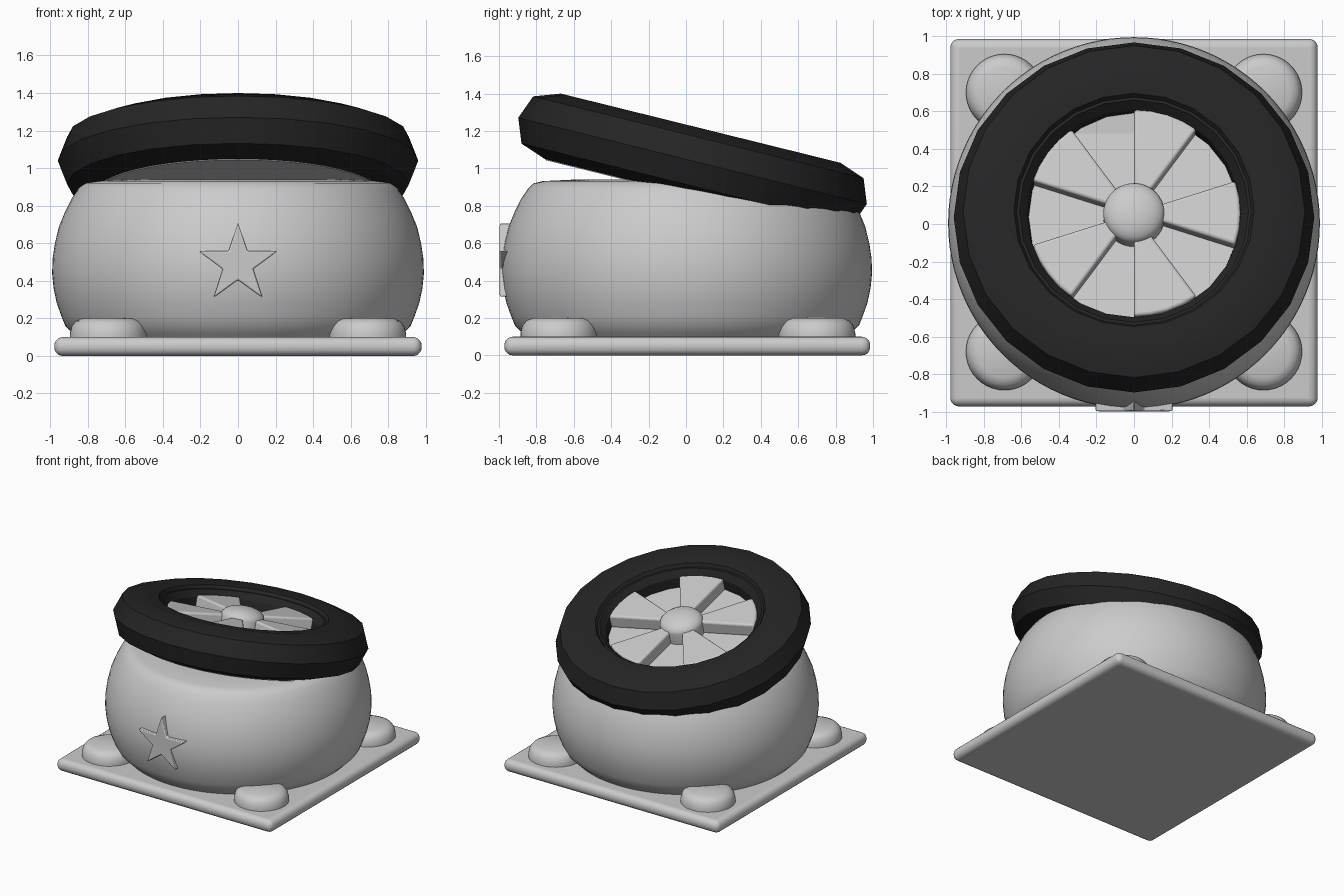
import bpy
import bmesh
from math import sin, cos, pi, radians
from mathutils import Matrix

if "Cube" in bpy.data.objects:
    bpy.data.objects.remove(bpy.data.objects["Cube"])


def make_material(name, value):
    mat = bpy.data.materials.new(name)
    mat.use_nodes = True
    color = (value, value, value, 1)
    mat.diffuse_color = color
    mat.node_tree.nodes["Principled BSDF"].inputs["Base Color"].default_value = color
    return mat


GREY = make_material("light_grey", 0.6)
BLACK = make_material("rubber_black", 0.018)

# Tilted frame shared by the tyre, disc, blades and hub
TILT = Matrix.Translation((0, 0.035, 1.04)) @ Matrix.Rotation(radians(-13.9), 4, "X")


def finish(name, bm, mat, matrix=None, bevel=0, segments=3):
    bmesh.ops.recalc_face_normals(bm, faces=bm.faces)
    mesh = bpy.data.meshes.new(name)
    bm.to_mesh(mesh)
    bm.free()
    mesh.materials.append(mat)
    obj = bpy.data.objects.new(name, mesh)
    bpy.context.collection.objects.link(obj)
    if matrix:
        obj.matrix_world = matrix
    if bevel:
        mod = obj.modifiers.new("soft_edges", "BEVEL")
        mod.width = bevel
        mod.segments = segments
        mod.limit_method = "ANGLE"
        mod.angle_limit = radians(40)
    bpy.ops.object.select_all(action="DESELECT")
    obj.select_set(True)
    bpy.context.view_layer.objects.active = obj
    bpy.ops.object.shade_smooth_by_angle(angle=radians(32))
    return obj


def lathe(name, profile, sides, mat, matrix, closed=False):
    bm = bmesh.new()
    verts = [bm.verts.new((r, 0, z)) for r, z in profile]
    edges = [bm.edges.new(pair) for pair in zip(verts, verts[1:])]
    if closed:
        edges.append(bm.edges.new((verts[-1], verts[0])))
    bmesh.ops.spin(bm, geom=verts + edges, axis=(0, 0, 1), cent=(0, 0, 0),
                   angle=2 * pi, steps=sides, use_duplicate=False)
    bmesh.ops.remove_doubles(bm, verts=bm.verts, dist=0.0005)
    return finish(name, bm, mat, matrix)


def prism(name, outline, low, high, mat, matrix, bevel, segments=3):
    bm = bmesh.new()
    face = bm.faces.new([bm.verts.new((x, y, low)) for x, y in outline])
    result = bmesh.ops.extrude_face_region(bm, geom=[face])
    top = [v for v in result["geom"] if isinstance(v, bmesh.types.BMVert)]
    bmesh.ops.translate(bm, verts=top, vec=(0, 0, high - low))
    return finish(name, bm, mat, matrix, bevel, segments)


# Square base plate with rounded edges
s = 0.978
prism("base_plate", [(-s, -s), (s, -s), (s, s), (-s, s)], 0, 0.1, GREY,
      Matrix.Translation((0, 0.007, 0)), 0.045, 5)

# Round corner studs
stud = [(0, 0.09), (0.205, 0.09), (0.205, 0.12), (0.195, 0.16),
        (0.175, 0.185), (0.14, 0.2), (0, 0.202)]
for side, x in (("right", -0.69), ("left", 0.69)):
    for end, y in (("front", -0.68), ("back", 0.7)):
        lathe(f"{end}_{side}_stud", stud, 40, GREY, Matrix.Translation((x, y, 0)))

# Bulging round body
body = [(0, 0.09), (0.85, 0.09), (0.88, 0.12), (0.92, 0.16), (0.94, 0.21),
        (0.965, 0.28), (0.982, 0.36), (0.99, 0.44), (0.987, 0.52), (0.975, 0.6),
        (0.953, 0.69), (0.92, 0.77), (0.885, 0.84), (0.85, 0.89), (0.82, 0.92),
        (0.77, 0.932), (0.6, 0.94), (0, 0.94)]
lathe("body", body, 96, GREY, Matrix.Translation((0, 0.005, 0)))

# Raised star on the front
star = []
for i in range(10):
    r = 0.22 if i % 2 == 0 else 0.085
    a = pi / 2 + i * pi / 5
    star.append((r * cos(a), r * sin(a)))
prism("front_star", star, -0.1, 0, GREY,
      Matrix.Translation((0, -0.998, 0.49)) @ Matrix.Rotation(pi / 2, 4, "X"), 0.008, 2)

# Faceted tyre
tyre = [(0.56, -0.18), (0.77, -0.18), (0.91, -0.13), (0.96, 0), (0.91, 0.13),
        (0.77, 0.18), (0.64, 0.165), (0.625, 0.14), (0.61, 0.14), (0.57, 0.09),
        (0.56, 0)]
lathe("tyre", tyre, 24, BLACK, TILT, closed=True)

# Disc that closes the tyre
disc = [(0, 0.01), (0.575, 0.01), (0.575, -0.17), (0.765, -0.17),
        (0.765, -0.185), (0, -0.185)]
lathe("wheel_disc", disc, 48, GREY, TILT)

# Five wedge blades
half = radians(18)
wedge = [(0.05, -0.016)]
wedge += [(0.567 * cos(a), 0.567 * sin(a)) for a in (-half, -half / 2, 0, half / 2, half)]
wedge.append((0.05, 0.016))
for i in range(5):
    prism(f"blade_{i + 1}", wedge, 0, 0.11, GREY,
          TILT @ Matrix.Rotation(i * 2 * pi / 5, 4, "Z"), 0.018)

# Domed hub
hub = [(0, 0), (0.163, 0), (0.163, 0.1)]
hub += [(0.163 * cos(t * pi / 12), 0.1 + 0.075 * sin(t * pi / 12)) for t in range(1, 6)]
hub.append((0, 0.175))
lathe("hub", hub, 40, GREY, TILT)
